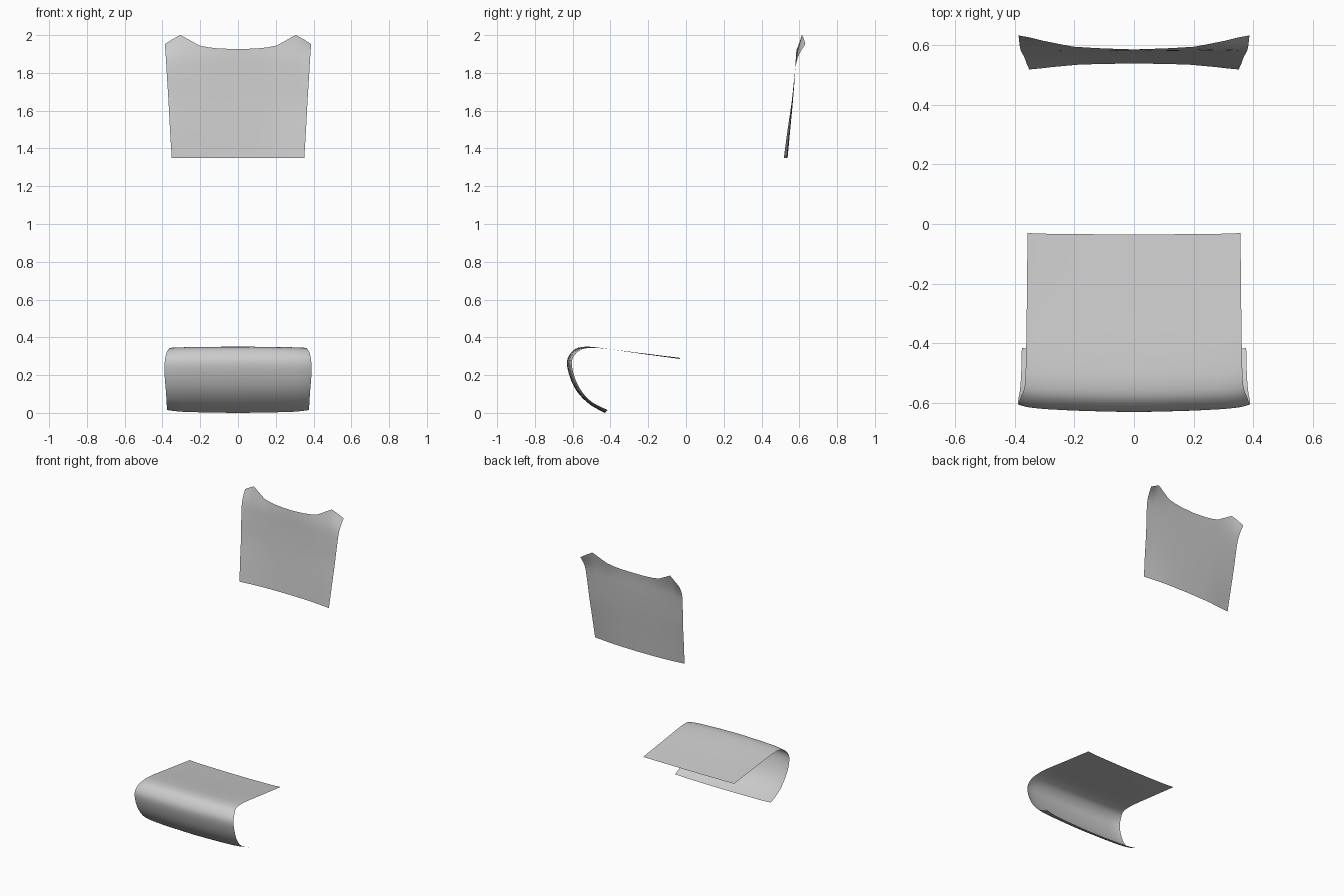
import bpy, bmesh


def spline(rows, steps):
    # smooth interpolation through the profile rows
    out = []
    for i in range(len(rows) - 1):
        p = [rows[max(0, min(len(rows) - 1, i + k))] for k in (-1, 0, 1, 2)]
        for s in range(steps):
            t = s / steps
            out.append([0.5 * (2 * b + (c - a) * t + (2 * a - 5 * b + 4 * c - d) * t * t
                               + (3 * b - a - 3 * c + d) * t ** 3)
                        for a, b, c, d in zip(*p)])
    return out + [rows[-1]]


def sheet(name, rows, cols, steps=4):
    # rows: centre y, centre z, half width, edge shift y, edge shift z
    # cols: width fraction, weight of y shift, weight of z shift (right half)
    full = [(-f, a, b) for f, a, b in reversed(cols[1:])] + cols
    bm = bmesh.new()
    grid = [[bm.verts.new((f * w, y + dy * a, z + dz * b)) for f, a, b in full]
            for y, z, w, dy, dz in spline(rows, steps)]
    for r0, r1 in zip(grid, grid[1:]):
        for i in range(len(full) - 1):
            bm.faces.new((r0[i], r1[i], r1[i + 1], r0[i + 1]))
    for f in bm.faces:
        f.smooth = True
    mesh = bpy.data.meshes.new(name)
    bm.to_mesh(mesh)
    bm.free()
    ob = bpy.data.objects.new(name, mesh)
    bpy.context.collection.objects.link(ob)
    return ob


# seat panel: flat top rolling over the front edge and tucking back underneath
sheet("seat_panel", [
    (-0.035, 0.286, 0.357, 0.005, 0.005),
    (-0.25, 0.315, 0.359, 0.0, 0.003),
    (-0.45, 0.344, 0.362, 0.0, -0.002),
    (-0.54, 0.35, 0.366, 0.0, -0.010),
    (-0.595, 0.332, 0.380, 0.012, -0.018),
    (-0.63, 0.275, 0.388, 0.025, -0.008),
    (-0.615, 0.19, 0.388, 0.025, 0.0),
    (-0.575, 0.11, 0.382, 0.02, 0.008),
    (-0.51, 0.045, 0.378, 0.012, 0.012),
    (-0.43, 0.0, 0.376, 0.015, 0.015),
], [(0, 0, 0), (0.27, 0.08, 0.08), (0.53, 0.2, 0.2), (0.78, 0.4, 0.4),
    (0.9, 0.6, 0.65), (0.96, 0.8, 0.85), (1, 1, 1)])

# backrest panel: edges forward at the bottom, swept back into two ears on top
sheet("backrest_panel", [
    (0.538, 1.35, 0.351, -0.020, 0.0),
    (0.552, 1.50, 0.360, -0.014, 0.0),
    (0.566, 1.65, 0.368, -0.006, 0.0),
    (0.576, 1.78, 0.376, -0.002, 0.002),
    (0.581, 1.87, 0.382, 0.010, 0.025),
    (0.585, 1.926, 0.387, 0.047, 0.075),
], [(0, 0, 0), (0.26, 0.07, 0.04), (0.4, 0.13, 0.12), (0.53, 0.2, 0.25),
    (0.79, 0.62, 1), (0.9, 0.85, 0.68), (1, 1, 0.36)])
